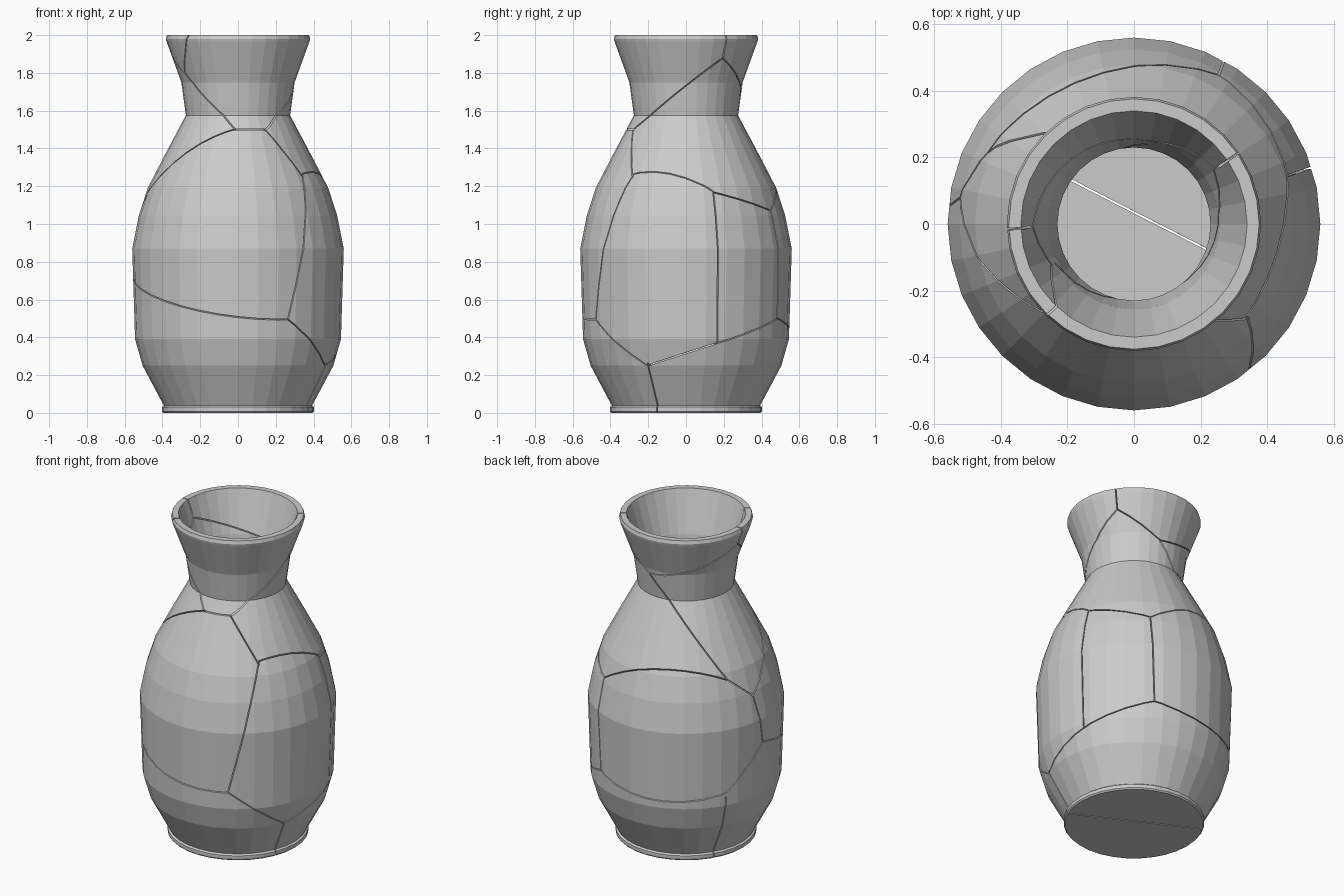
import bpy, bmesh, math
from mathutils import Vector

if "Cube" in bpy.data.objects:
    bpy.data.objects.remove(bpy.data.objects["Cube"])

SIDES = 32
GAP = 0.006

# closed wall profile: outside going up, rim, inside going down (radius, z)
PROFILE = [(0.395, 0), (0.402, 0.008), (0.402, 0.03), (0.392, 0.038),
           (0.505, 0.25), (0.545, 0.39), (0.56, 0.87), (0.525, 1.045),
           (0.478, 1.19), (0.385, 1.37), (0.276, 1.575), (0.30, 1.75),
           (0.378, 1.965), (0.382, 1.98), (0.376, 2.0), (0.34, 2.0),
           (0.257, 1.75), (0.23, 1.575), (0.34, 1.35), (0.432, 1.17),
           (0.48, 1.03), (0.515, 0.86), (0.50, 0.40), (0.46, 0.265), (0.355, 0.05)]


def make_object(name, bm):
    bmesh.ops.recalc_face_normals(bm, faces=bm.faces[:])
    me = bpy.data.meshes.new(name)
    bm.to_mesh(me)
    bm.free()
    ob = bpy.data.objects.new(name, me)
    bpy.context.collection.objects.link(ob)
    return ob


def lathe(name):
    bm = bmesh.new()
    rings = []
    for r, z in PROFILE:
        rings.append([bm.verts.new((r * math.cos(2 * math.pi * i / SIDES),
                                    r * math.sin(2 * math.pi * i / SIDES), z))
                      for i in range(SIDES)])
    for a, b in zip(rings, rings[1:]):
        for i in range(SIDES):
            j = (i + 1) % SIDES
            bm.faces.new((a[i], a[j], b[j], b[i]))
    bm.faces.new(rings[0])
    bm.faces.new(rings[-1])
    return make_object(name, bm)


def slab(points):
    """Thin flat plate used to saw one crack through the wall."""
    bm = bmesh.new()
    pts = [Vector(p) for p in points]
    n = (pts[1] - pts[0]).cross(pts[-1] - pts[0]).normalized() * GAP / 2
    lo = [bm.verts.new(p - n) for p in pts]
    hi = [bm.verts.new(p + n) for p in pts]
    bm.faces.new(lo)
    bm.faces.new(hi)
    for i in range(len(pts)):
        j = (i + 1) % len(pts)
        bm.faces.new((lo[i], lo[j], hi[j], hi[i]))
    ob = make_object("crack_cutter", bm)
    ob.hide_render = True
    return ob


def sector(p, q, apex_z=None):
    """Fan from a point on the axis out past the crack from p to q."""
    p, q = Vector(p), Vector(q)
    apex = Vector((0, 0, (p.z + q.z) / 2 if apex_z is None else apex_z))
    u, v = p - apex, q - apex
    steps = 8
    rim = []
    for k in range(steps + 1):
        t = k / steps
        d = u.normalized().slerp(v.normalized(), t)
        rim.append(apex + d * (u.length * (1 - t) + v.length * t) * 1.25)
    return slab([apex] + rim)


def volume(me):
    bm = bmesh.new()
    bm.from_mesh(me)
    vol = bm.calc_volume()
    bm.free()
    return vol


def cut(ob, cutter):
    mod = ob.modifiers.new("crack", 'BOOLEAN')
    mod.operation = 'DIFFERENCE'
    mod.solver = 'EXACT'
    mod.object = cutter
    bpy.context.view_layer.update()
    dg = bpy.context.evaluated_depsgraph_get()
    new = bpy.data.meshes.new_from_object(ob.evaluated_get(dg))
    ob.modifiers.clear()
    before, after = volume(ob.data), volume(new)
    if before * 0.97 < after <= before * 1.001:
        ob.data = new
    bpy.data.objects.remove(cutter)


# points where cracks meet
J = {
    "F1": (-0.013, -0.31, 1.50), "F2": (0.14, -0.276, 1.50),
    "F3": (0.33, -0.27, 1.25), "F4": (0.265, -0.478, 0.495),
    "F5": (0.46, -0.205, 0.25), "F6": (-0.28, -0.14, 1.80),
    "R1": (0.455, 0.143, 1.167), "R2": (0.51, 0.165, 0.37),
    "R3": (0.256, 0.45, 1.07), "R4": (0.255, 0.487, 0.50),
    "R5": (0.29, 0.196, 1.88), "N": (0.05, 0.295, 1.72),
    "B1": (-0.441, 0.216, 1.15), "B2": (-0.525, 0.08, 1.02),
    "B3": (-0.554, 0.026, 0.72), "B4": (-0.479, 0.275, 0.47),
    "D": (-0.355, -0.01, 1.90),
    "rim_a": (-0.24, -0.33, 2.10), "rim_b": (0.33, 0.225, 2.10),
    "rim_c": (-0.40, -0.02, 2.10),
}

# cracks between meeting points, with optional axis height that sets the bow
CRACKS = [("F1", "F2"), ("F1", "F6"), ("F1", "B2"), ("F2", "F3"), ("F2", "R5"),
          ("F3", "F4"), ("F3", "R1", 0.7), ("F4", "F5"), ("F4", "B3", 0.65),
          ("F5", "R2"), ("R1", "R2"), ("R1", "R3"), ("R2", "R4"), ("R3", "R4"),
          ("R3", "B1", 0.78), ("R4", "B4", 0.62), ("B1", "B2"), ("B1", "N"),
          ("B2", "B3"), ("B3", "B4"), ("N", "R5"), ("N", "D", 1.85),
          ("F6", "D"), ("F6", "rim_a"), ("R5", "rim_b"), ("D", "rim_c")]

# vase body, sawn into shards
vase = lathe("vase_shard")
for a, b, *bow in CRACKS:
    cut(vase, sector(J[a], J[b], *bow))

# straight crack across the foot and floor
cut(vase, slab([(0.55, -0.245, 0.25), (0.45, -0.195, -0.1),
                (-0.45, 0.265, -0.1), (-0.6, 0.341, 0.47)]))

# split into separate shards
bpy.ops.object.select_all(action='DESELECT')
vase.select_set(True)
bpy.context.view_layer.objects.active = vase
bpy.ops.object.mode_set(mode='EDIT')
bpy.ops.mesh.select_all(action='SELECT')
bpy.ops.mesh.separate(type='LOOSE')
bpy.ops.object.mode_set(mode='OBJECT')
